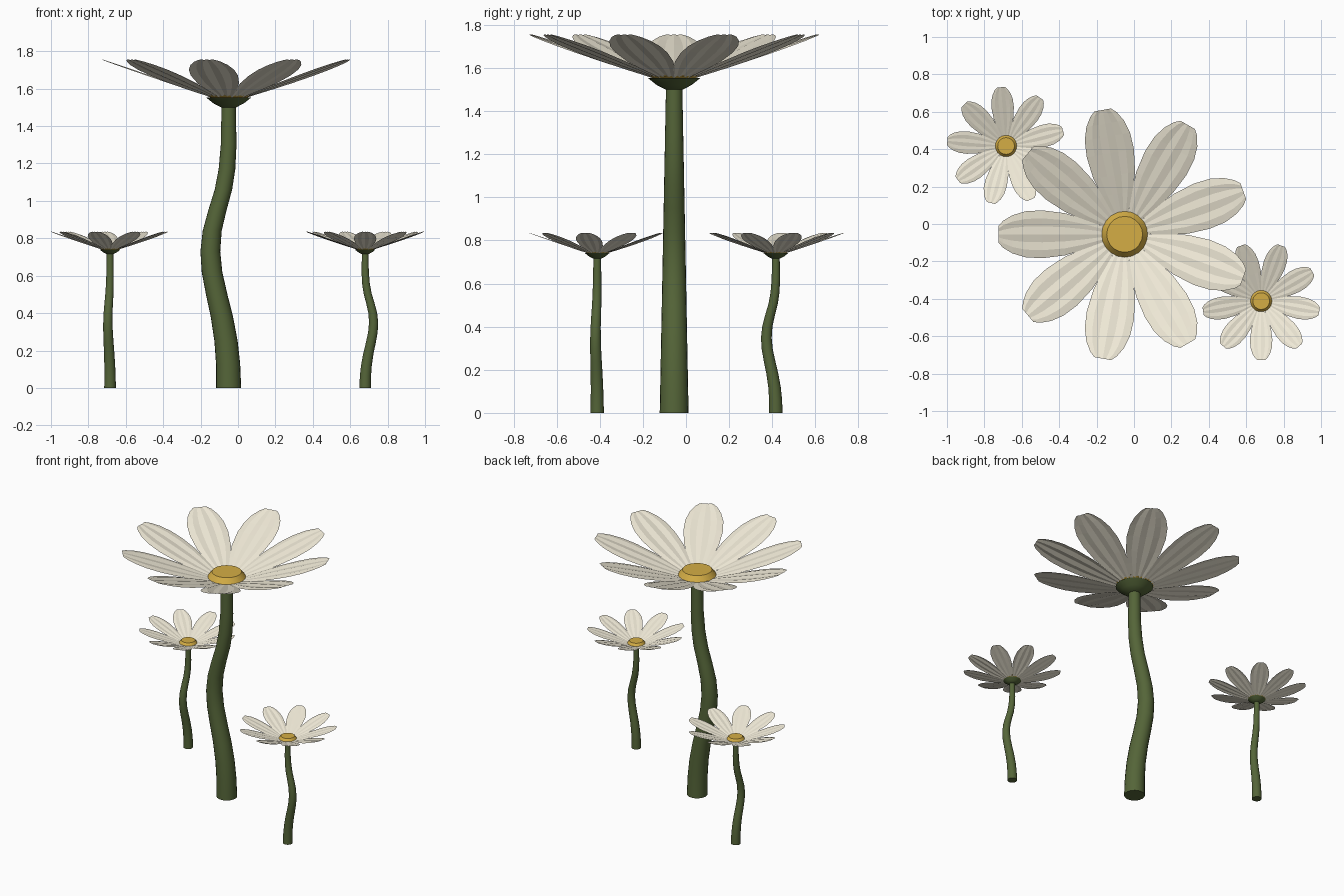
import bpy, bmesh, math
from mathutils import Matrix

if "Cube" in bpy.data.objects:
    bpy.data.objects.remove(bpy.data.objects["Cube"])

SIDES = 20


def material(name, rgb):
    m = bpy.data.materials.new(name)
    m.diffuse_color = (*rgb, 1)
    m.use_nodes = True
    m.node_tree.nodes["Principled BSDF"].inputs["Base Color"].default_value = m.diffuse_color
    return m


GREEN = material("stem_green", (0.09, 0.13, 0.04))
CREAM = material("petal_cream", (0.87, 0.82, 0.68))
GOLD = material("center_gold", (0.66, 0.42, 0.06))


def finish(bm, name, mat, place, angle=None):
    mesh = bpy.data.meshes.new(name)
    bm.transform(place)
    bm.to_mesh(mesh)
    bm.free()
    mesh.materials.append(mat)
    ob = bpy.data.objects.new(name, mesh)
    bpy.context.collection.objects.link(ob)
    if angle:
        bpy.ops.object.select_all(action='DESELECT')
        ob.select_set(True)
        bpy.context.view_layer.objects.active = ob
        bpy.ops.object.shade_smooth_by_angle(angle=math.radians(angle))


def loft(rings):
    """Closed stack of horizontal circles given as (x offset, z, radius)."""
    bm = bmesh.new()
    loops = [[bm.verts.new((x + r * math.cos(a), r * math.sin(a), z))
              for a in (2 * math.pi * i / SIDES for i in range(SIDES))]
             for x, z, r in rings]
    for lo, hi in zip(loops, loops[1:]):
        for i in range(SIDES):
            j = (i + 1) % SIDES
            bm.faces.new((lo[i], lo[j], hi[j], hi[i]))
    bm.faces.new(loops[0][::-1])
    bm.faces.new(loops[-1])
    return bm


# Petal outline: distance from the flower axis, half width
OUTLINE = [(0.06, 0.025), (0.13, 0.047), (0.22, 0.083), (0.32, 0.113), (0.44, 0.128),
           (0.53, 0.123), (0.60, 0.102), (0.65, 0.072), (0.675, 0.045)]
# Stem sway: height, sideways offset
SWAY = [(0, 0), (0.13, -0.003), (0.25, -0.014), (0.38, -0.036), (0.5, -0.064), (0.62, -0.089),
        (0.73, -0.098), (0.84, -0.088), (0.95, -0.06), (1.06, -0.028), (1.17, -0.009),
        (1.3, 0), (1.505, 0)]


def petals(count=9, cols=6):
    bm = bmesh.new()
    for k in range(count):
        turn = Matrix.Rotation(math.pi + 2 * math.pi * k / count, 4, 'Z')
        rows = []
        for r, w in OUTLINE:
            rise = 0.203 - 0.345 * (0.675 - r)
            row = []
            for c in range(cols + 1):
                pleat = (0.0035 if c % 2 else -0.0035) * w / 0.128
                v = bm.verts.new((r, w * (2 * c / cols - 1), rise + pleat))
                v.co = turn @ v.co
                row.append(v)
            rows.append(row)
        for a, b in zip(rows, rows[1:]):
            for c in range(cols):
                bm.faces.new((a[c], b[c], b[c + 1], a[c + 1]))
    return bm


def flower(label, x, y, head_z, scale, turn):
    base = Matrix.Translation((x, y, 0)) @ Matrix.Rotation(math.radians(turn), 4, 'Z')
    head = Matrix.Translation((0, 0, head_z)) @ Matrix.Scale(scale, 4)
    # swaying, tapering stem that ends just inside the calyx
    top = head_z - 0.047 * scale
    end = SWAY[-1][0]
    rings = [(dx * scale, z / end * top, scale * (0.067 - 0.029 * z / end)) for z, dx in SWAY]
    finish(loft(rings), label + "_stem", GREEN, base, 40)
    # green cup under the petals
    cup = [(0, -0.052, 0.04), (0, -0.03, 0.082), (0, 0.002, 0.122)]
    finish(loft(cup), label + "_calyx", GREEN, base @ head, 40)
    # golden button with a flat top
    disc = [(0, 0.002, 0.10), (0, 0.012, 0.123), (0, 0.048, 0.096)]
    finish(loft(disc), label + "_center", GOLD, base @ head, 40)
    # pleated petals
    finish(petals(), label + "_petals", CREAM, base @ head)


flower("tall_flower", -0.05, -0.055, 1.552, 1.0, 0)
flower("right_flower", 0.68, -0.412, 0.74, 0.467, 170)
flower("left_flower", -0.684, 0.417, 0.74, 0.467, 75)
